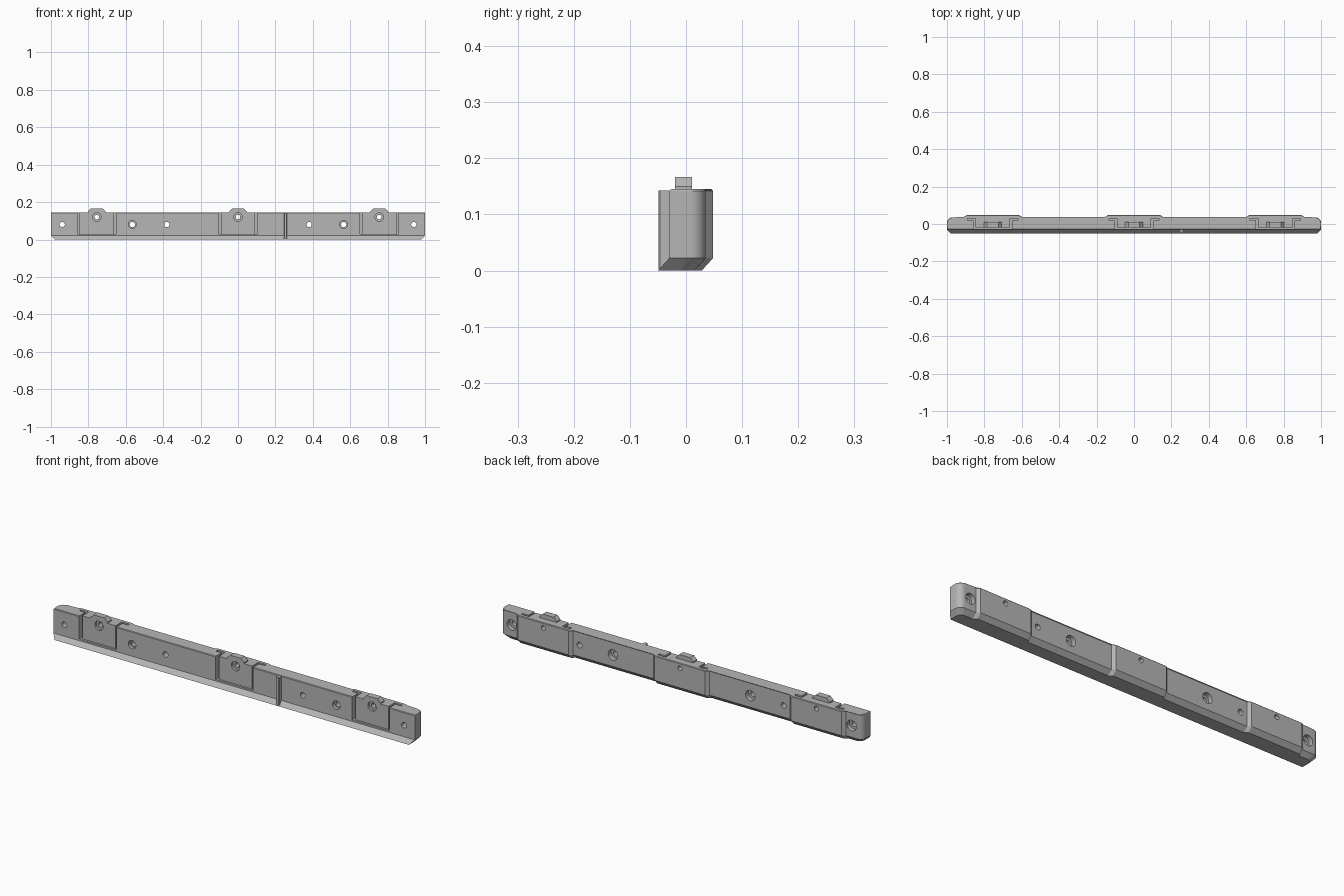
import bpy, bmesh, math
from mathutils import Matrix

cube = bpy.data.objects.get("Cube")
if cube:
    bpy.data.objects.remove(cube, do_unlink=True)

grey = bpy.data.materials.new("mid grey")
grey.use_nodes = True
COLOUR = (0.47, 0.47, 0.47, 1)
grey.diffuse_color = COLOUR
grey.node_tree.nodes["Principled BSDF"].inputs["Base Color"].default_value = COLOUR

TOP, LIP, SHEAR = 0.145, 0.022, 0.02
FRONT, BACK, BUMP = -0.03, 0.035, 0.048
CENTRES = (-0.755, 0, 0.755)


def finish(name, bm):
    bmesh.ops.recalc_face_normals(bm, faces=bm.faces)
    mesh = bpy.data.meshes.new(name)
    bm.to_mesh(mesh)
    bm.free()
    mesh.materials.append(grey)
    ob = bpy.data.objects.new(name, mesh)
    bpy.context.collection.objects.link(ob)
    return ob


def loft(name, rings, bevel=0):
    """Skin matching closed rings of 3D points and cap both ends."""
    bm = bmesh.new()
    loops = [[bm.verts.new(p) for p in ring] for ring in rings]
    n = len(loops[0])
    for a, b in zip(loops, loops[1:]):
        for i in range(n):
            j = (i + 1) % n
            bm.faces.new((a[i], a[j], b[j], b[i]))
    bm.faces.new(loops[0])
    cap = bm.faces.new(loops[-1])
    if bevel:
        bmesh.ops.bevel(bm, geom=list(cap.edges), offset=bevel, segments=1, affect='EDGES')
    return finish(name, bm)


def cylinder(x, z, r1, r2, y1, y2):
    """Cone or cylinder cutter along y."""
    bm = bmesh.new()
    bmesh.ops.create_cone(bm, cap_ends=True, segments=32, radius1=r1, radius2=r2, depth=y2 - y1,
                          matrix=Matrix.Translation((x, (y1 + y2) / 2, z)) @ Matrix.Rotation(-math.pi / 2, 4, 'X'))
    return finish("hole_cutter", bm)


def cut(target, cutter):
    mod = target.modifiers.new("cut", 'BOOLEAN')
    mod.operation, mod.solver, mod.object = 'DIFFERENCE', 'EXACT', cutter
    graph = bpy.context.evaluated_depsgraph_get()
    mesh = bpy.data.meshes.new_from_object(target.evaluated_get(graph))
    target.modifiers.clear()
    target.data = mesh
    bpy.data.objects.remove(cutter, do_unlink=True)


# Rail plan: flat front, rounded rear corners, three raised pads on the back
R = 0.028
arc = [(1 - R + R * math.cos(a), BACK - R + R * math.sin(a))
       for a in (math.pi / 2 * i / 8 for i in range(9))]
plan = [(-1, FRONT), (1, FRONT)] + arc
for c in reversed(CENTRES):
    plan += [(c + 0.155, BACK), (c + 0.14, BUMP), (c - 0.14, BUMP), (c - 0.155, BACK)]
plan += [(-x, y) for x, y in reversed(arc)]


def foot(x, y):
    inset = math.copysign(SHEAR, x) if abs(x) > 0.95 else 0
    return (x - inset, y - SHEAR, 0)


# Rail body with the foot swept forward into a sloped lip
rail = loft("rail_body", [[foot(x, y) for x, y in plan],
                          [(x, y, LIP) for x, y in plan],
                          [(x, y, TOP) for x, y in plan]], bevel=0.003)

# Clip pockets: shallow front recess with hooked side slots, plus screw holes
half = [(0.103, -0.06), (0.103, 0.018), (0.135, 0.018), (0.135, 0.03), (0.092, 0.03), (0.092, -0.02)]
hat = half + [(-x, y) for x, y in reversed(half)]
for c in CENTRES:
    cut(rail, loft("pocket_cutter", [[(c + x, y, z) for x, y in hat] for z in (0.03, 0.2)]))
    cut(rail, cylinder(c, 0.12, 0.012, 0.012, -0.1, 0.1))
    cut(rail, cylinder(c, 0.12, 0.023, 0.023, -0.06, -0.008))

# Mounting holes: outer and inner ones counterbored at the back, middle ones at the front
for side in (-1, 1):
    for x, rear in ((0.94, True), (0.565, False), (0.38, True)):
        cut(rail, cylinder(side * x, 0.08, 0.014, 0.014, -0.1, 0.1))
        if rear:
            cut(rail, cylinder(side * x, 0.08, 0.026, 0.026, 0.012, 0.1))
        else:
            cut(rail, cylinder(side * x, 0.08, 0.021, 0.021, -0.1, -0.014))

# Tapered tabs standing on the top
for c, label in zip(CENTRES, ("right", "middle", "left")):
    outline = [(-0.047, 0.142), (0.047, 0.142), (0.047, 0.15), (0.03, 0.167), (-0.03, 0.167), (-0.047, 0.15)]
    loft("top_tab_" + label, [[(c + x, y, z) for x, z in outline] for y in (-0.02, 0.011)])

# Upright rib on the front
rib = [(0.245, -0.02), (0.245, -0.046), (0.248, -0.049), (0.259, -0.049), (0.262, -0.046), (0.262, -0.02)]
loft("front_rib", [[(x, y, z) for x, y in rib] for z in (0.003, 0.143)])

# Smooth curves, crisp edges
bpy.ops.object.select_all(action='DESELECT')
rail.select_set(True)
bpy.context.view_layer.objects.active = rail
bpy.ops.object.shade_smooth_by_angle(angle=math.radians(25))
